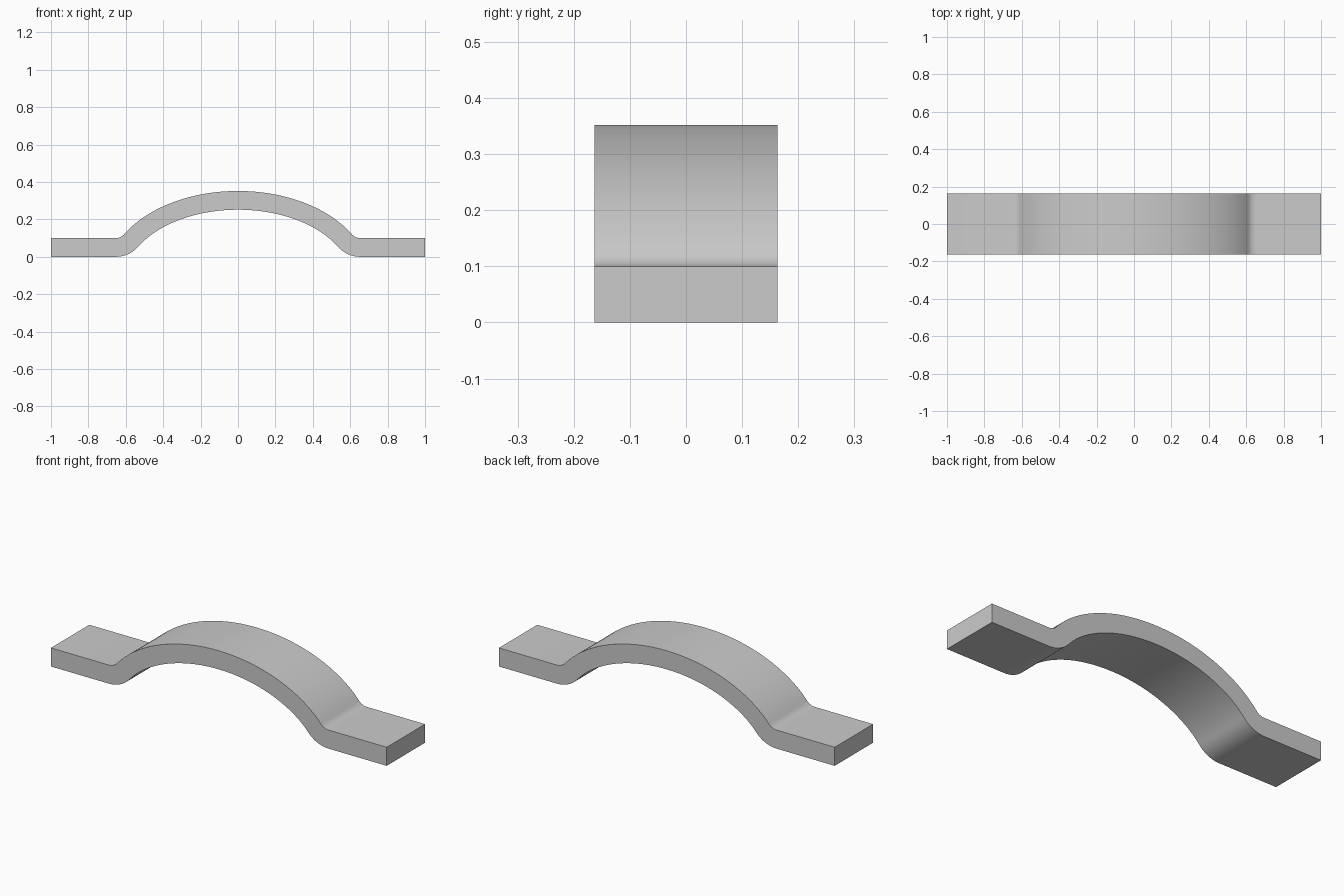
import bpy, bmesh
from math import sin, cos, sqrt, radians

cube = bpy.data.objects.get("Cube")
if cube:
    bpy.data.objects.remove(cube, do_unlink=True)

HALF_WIDTH, THICK, TOP = 0.163, 0.1, 0.352
A, B = 0.70, 0.458            # half axes of the arch's outer ellipse
END = radians(49)             # steepest slope, where the arch meets the bend
STEPS, BEND_STEPS = 32, 10


def arch_point(angle):
    """Point of the outer ellipse whose surface slopes by this angle."""
    d = sqrt((A * sin(angle)) ** 2 + (B * cos(angle)) ** 2)
    return A * A * sin(angle) / d, TOP - B + B * B * cos(angle) / d


# Right half of the strap: arch, bend, flat foot
outer, inner = [], []
for i in range(STEPS + 1):
    t = END * i / STEPS
    x, z = arch_point(t)
    outer.append((x, z))
    inner.append((x - THICK * sin(t), z - THICK * cos(t)))
x, z = outer[-1]
radius = (z - THICK) / (1 - cos(END))
cx, cz = x + radius * sin(END), THICK + radius
for i in range(1, BEND_STEPS + 1):
    t = END * (1 - i / BEND_STEPS)
    for side, r in ((outer, radius), (inner, radius + THICK)):
        side.append((cx - r * sin(t), cz - r * cos(t)))
outer.append((1, THICK))
inner.append((1, 0))


def mirrored(half):
    return [(-x, z) for x, z in half[:0:-1]] + half


# Extrude the closed outline across the width
outline = mirrored(outer) + mirrored(inner)[::-1]
bm = bmesh.new()
face = bm.faces.new([bm.verts.new((x, -HALF_WIDTH, z)) for x, z in outline])
ext = bmesh.ops.extrude_face_region(bm, geom=[face])
moved = [v for v in ext["geom"] if isinstance(v, bmesh.types.BMVert)]
bmesh.ops.translate(bm, verts=moved, vec=(0, 2 * HALF_WIDTH, 0))
bmesh.ops.recalc_face_normals(bm, faces=bm.faces)
mesh = bpy.data.meshes.new("strap_handle")
bm.to_mesh(mesh)
bm.free()
strap = bpy.data.objects.new("strap_handle", mesh)
bpy.context.collection.objects.link(strap)

# Plain grey
grey = bpy.data.materials.new("plain_grey")
grey.use_nodes = True
colour = (0.6, 0.6, 0.6, 1)
grey.diffuse_color = colour
grey.node_tree.nodes["Principled BSDF"].inputs["Base Color"].default_value = colour
mesh.materials.append(grey)

# Smooth curves, crisp side edges
bpy.ops.object.select_all(action="DESELECT")
strap.select_set(True)
bpy.context.view_layer.objects.active = strap
bpy.ops.object.shade_smooth_by_angle(angle=radians(30))
